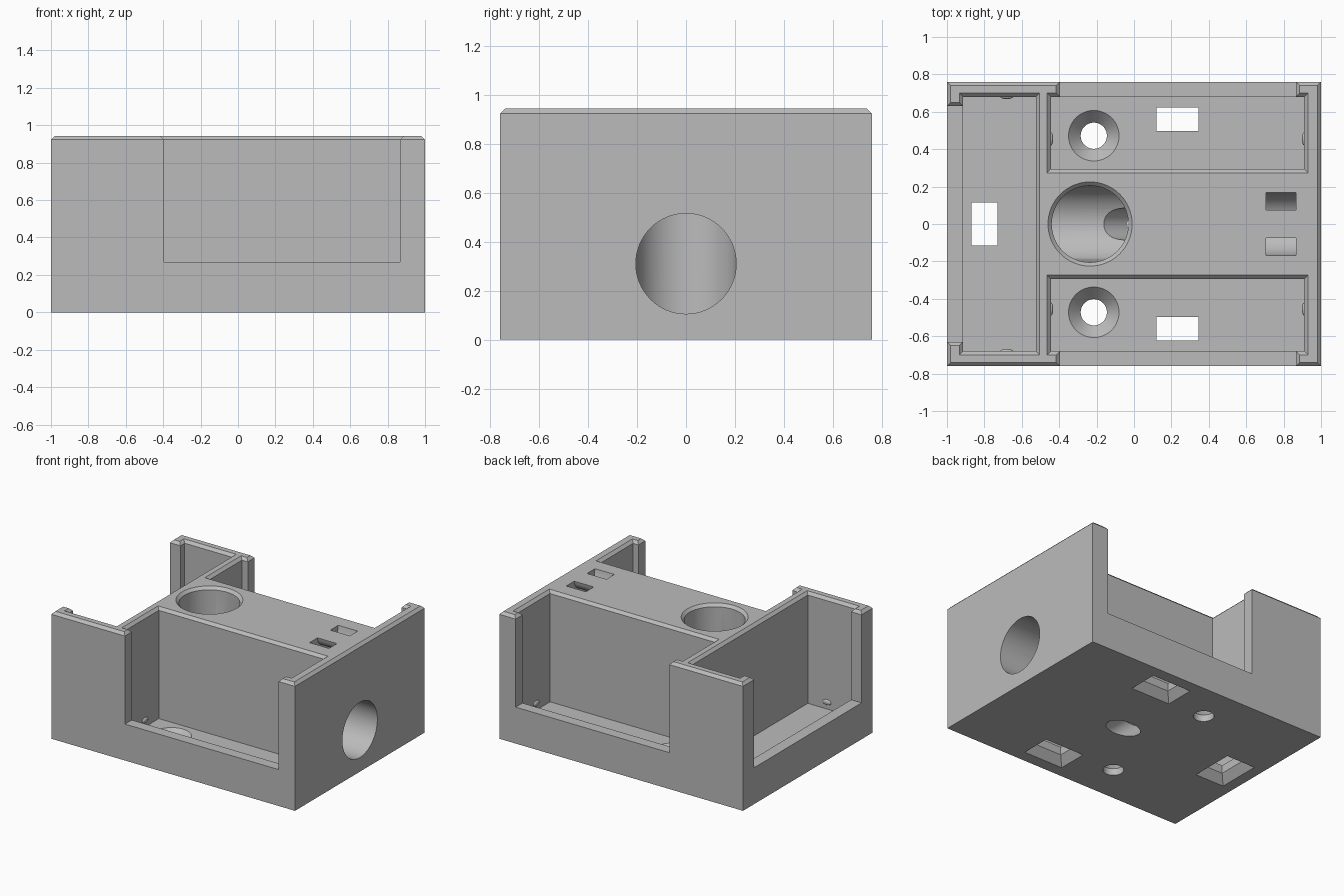
import bpy, bmesh
from math import sin, cos, pi, radians
from mathutils import Vector

if "Cube" in bpy.data.objects:
    bpy.data.objects.remove(bpy.data.objects["Cube"], do_unlink=True)

TOP, EDGE, FLOOR, SILL = 0.943, 0.02, 0.12, 0.27
SIDES = 64

plastic = bpy.data.materials.new("grey plastic")
plastic.use_nodes = True
plastic.diffuse_color = (0.5, 0.5, 0.5, 1)
plastic.node_tree.nodes["Principled BSDF"].inputs["Base Color"].default_value = (0.5, 0.5, 0.5, 1)


def finish(name, bm):
    bmesh.ops.recalc_face_normals(bm, faces=bm.faces)
    mesh = bpy.data.meshes.new(name)
    bm.to_mesh(mesh)
    bm.free()
    mesh.materials.append(plastic)
    ob = bpy.data.objects.new(name, mesh)
    bpy.context.collection.objects.link(ob)
    return ob


def loft(name, rings):
    """Closed solid skinned through rings of points."""
    bm = bmesh.new()
    loops = [[bm.verts.new(p) for p in ring] for ring in rings]
    n = len(loops[0])
    for a, b in zip(loops, loops[1:]):
        for i in range(n):
            j = (i + 1) % n
            bm.faces.new((a[i], a[j], b[j], b[i]))
    bm.faces.new(loops[0])
    bm.faces.new(loops[-1])
    return finish(name, bm)


def rect(x0, x1, y0, y1, z, grow=0):
    return [(x0 - grow, y0 - grow, z), (x1 + grow, y0 - grow, z),
            (x1 + grow, y1 + grow, z), (x0 - grow, y1 + grow, z)]


def circle(x, y, r, z):
    return [(x + r * cos(2 * pi * i / SIDES), y + r * sin(2 * pi * i / SIDES), z)
            for i in range(SIDES)]


def cut(cutter):
    cutter.hide_render = True
    mod = body.modifiers.new("cut", 'BOOLEAN')
    mod.operation, mod.solver, mod.object = 'DIFFERENCE', 'EXACT', cutter
    bpy.context.view_layer.objects.active = body
    bpy.ops.object.modifier_apply(modifier=mod.name)
    bpy.data.objects.remove(cutter, do_unlink=True)


def cut_recess(name, x0, x1, y0, y1, z):
    """Rectangular recess with a chamfered mouth."""
    cut(loft(name, [rect(x0, x1, y0, y1, z), rect(x0, x1, y0, y1, TOP - EDGE),
                    rect(x0, x1, y0, y1, TOP + EDGE, 2 * EDGE)]))


def cut_window(x, y, hx, hy):
    """Floor window, flared underneath."""
    box = (x - hx, x + hx, y - hy, y + hy)
    cut(loft("window_cutter", [rect(*box, -0.02, 0.065), rect(*box, 0.06, 0),
                               rect(*box, FLOOR + 0.05, 0)]))


def bump(x, y, along_x):
    """Small catch on a pocket wall."""
    bm = bmesh.new()
    bmesh.ops.create_uvsphere(bm, u_segments=16, v_segments=8, radius=1)
    size = (0.035, 0.012, 0.02) if along_x else (0.012, 0.035, 0.02)
    bmesh.ops.scale(bm, vec=size, verts=bm.verts)
    bmesh.ops.translate(bm, vec=(x, y, 0.17), verts=bm.verts)
    finish("catch_bump", bm)


# Housing block with chamfered top rim
outer = (-1, 1, -0.76, 0.76)
body = loft("housing", [rect(*outer, 0), rect(*outer, TOP - EDGE), rect(*outer, TOP, -EDGE)])

# End pocket with its side opening and window
cut_recess("end_pocket", -0.914, -0.524, -0.68, 0.68, FLOOR)
cut_recess("end_opening", -1.2, -0.8, -0.63, 0.63, SILL)
cut_window(-0.8, 0, 0.07, 0.115)

for s in (-1, 1):
    # Side pocket and side opening
    y0, y1 = sorted((s * 0.294, s * 0.68))
    cut_recess("side_pocket", -0.444, 0.91, y0, y1, FLOOR)
    y0, y1 = sorted((s * 0.55, s * 0.95))
    cut_recess("side_opening", -0.396, 0.866, y0, y1, SILL)
    cut_window(0.233, s * 0.56, 0.113, 0.063)
    # Countersunk screw hole
    x, y = -0.215, s * 0.472
    cut(loft("screw_cutter", [circle(x, y, 0.07, -0.05), circle(x, y, 0.07, 0.05),
                              circle(x, y, 0.135, FLOOR), circle(x, y, 0.135, FLOOR + 0.02)]))
    for bx in (-0.444, 0.91):
        bump(bx, s * 0.455, False)
    bump(-0.68, s * 0.68, True)

# Elbow bore: down from the top, then out through the right side
cx, cz, r = -0.235, 0.31, 0.205
ring = circle(0, 0, r, 0)
cut(loft("elbow_cutter", [
    circle(cx, 0, r + 2 * EDGE, TOP + EDGE),
    circle(cx, 0, r, TOP - EDGE),
    [(cx + a, b, cz + a) for a, b, _ in ring],
    [(1.1, b, cz + a) for a, b, _ in ring]]))

# Slanted drain bore from the underside into the elbow
axis = Vector((-cos(radians(40)), 0, sin(radians(40))))
side = Vector((axis.z, 0, -axis.x))
start = Vector((0.096, 0, 0))
cut(loft("drain_cutter", [
    [start + axis * d + side * a + Vector((0, b, 0)) for a, b, _ in circle(0, 0, 0.085, 0)]
    for d in (-0.2, 0.3)]))

# Curved strap channel joining the two top slots
arc = []
for i in range(-1, 12):
    t = pi + pi * min(max(i, 0), 10) / 10
    lift = 0.1 if i in (-1, 11) else 0
    arc.append([(x, q * cos(t), TOP + q * sin(t) + lift)
                for x, q in ((0.705, 0.075), (0.865, 0.075), (0.865, 0.168), (0.705, 0.168))])
cut(loft("strap_cutter", arc))

# Smooth bores, crisp edges
bpy.ops.object.select_all(action='DESELECT')
for ob in bpy.context.collection.objects:
    if ob.type == 'MESH' and ob.name.startswith(("housing", "catch_bump")):
        ob.select_set(True)
bpy.context.view_layer.objects.active = body
bpy.ops.object.shade_smooth_by_angle(angle=radians(30))
